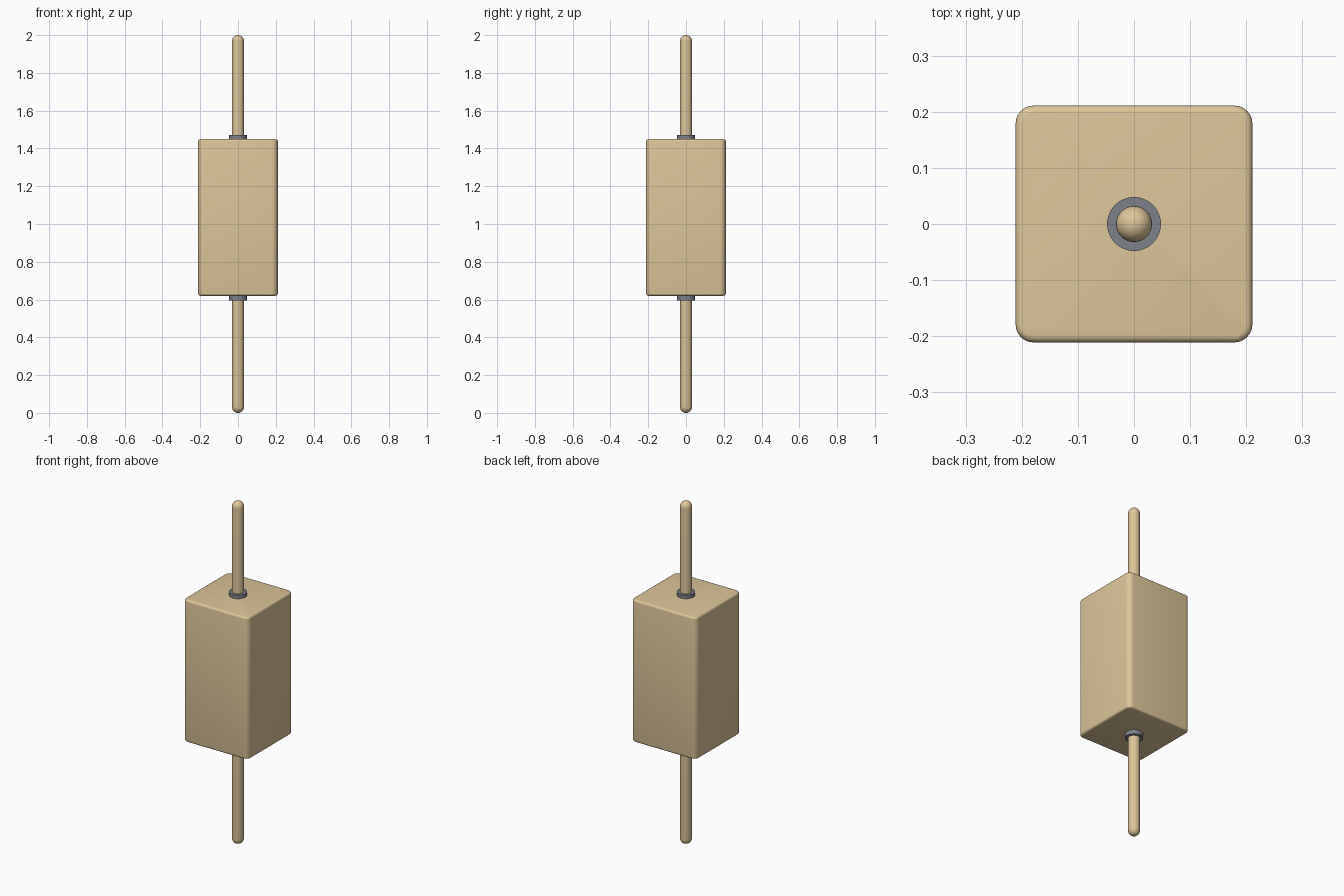
import bpy, bmesh, math
from mathutils import Matrix

if "Cube" in bpy.data.objects:
    bpy.data.objects.remove(bpy.data.objects["Cube"])


def material(name, rgb):
    m = bpy.data.materials.new(name)
    m.diffuse_color = (*rgb, 1)
    m.use_nodes = True
    m.node_tree.nodes["Principled BSDF"].inputs["Base Color"].default_value = m.diffuse_color
    return m


wood = material("pale_wood", (0.72, 0.56, 0.32))
metal = material("dark_metal", (0.21, 0.22, 0.26))


def finish(bm, name, mat, angle=35):
    bmesh.ops.recalc_face_normals(bm, faces=bm.faces)
    mesh = bpy.data.meshes.new(name)
    bm.to_mesh(mesh)
    bm.free()
    obj = bpy.data.objects.new(name, mesh)
    bpy.context.collection.objects.link(obj)
    mesh.materials.append(mat)
    bpy.ops.object.select_all(action='DESELECT')
    obj.select_set(True)
    bpy.context.view_layer.objects.active = obj
    bpy.ops.object.shade_smooth_by_angle(angle=math.radians(angle))
    return obj


def lathe(name, profile, mat, steps=48):
    # Spin an (r, z) profile around the z axis
    bm = bmesh.new()
    verts = [bm.verts.new((r, 0, z)) for r, z in profile]
    edges = [bm.edges.new(pair) for pair in zip(verts, verts[1:])]
    bmesh.ops.spin(bm, geom=verts + edges, cent=(0, 0, 0), axis=(0, 0, 1),
                   angle=math.tau, steps=steps)
    bmesh.ops.remove_doubles(bm, verts=bm.verts, dist=1e-5)
    return finish(bm, name, mat)


# Block: rounded upright corners, then a softer rim at top and bottom
Z0, Z1, HALF = 0.62, 1.45, 0.211
bm = bmesh.new()
bmesh.ops.create_cube(bm, size=1, matrix=Matrix.Translation((0, 0, (Z0 + Z1) / 2))
                      @ Matrix.Diagonal((2 * HALF, 2 * HALF, Z1 - Z0, 1)))
upright = [e for e in bm.edges if abs(e.verts[0].co.z - e.verts[1].co.z) > 0.1]
bmesh.ops.bevel(bm, geom=upright, offset=0.032, segments=6, profile=0.5, affect='EDGES')
rim = [e for e in bm.edges if abs(e.verts[0].co.z - e.verts[1].co.z) < 1e-4]
bmesh.ops.bevel(bm, geom=rim, offset=0.012, segments=4, profile=0.5, affect='EDGES')
finish(bm, "block", wood)

# Handle rod with domed ends, running through the block
R = 0.032
dome = [(R * math.sin(i * math.pi / 16), R * (1 - math.cos(i * math.pi / 16))) for i in range(9)]
lathe("rod", dome + [(r, 2 - z) for r, z in reversed(dome)], wood)

# Metal collars where the rod leaves the block
for name, low, high in (("lower_collar", 0.595, 0.63), ("upper_collar", 1.44, 1.471)):
    lathe(name, [(0.028, low), (0.048, low), (0.048, high), (0.028, high), (0.028, low)], metal)
